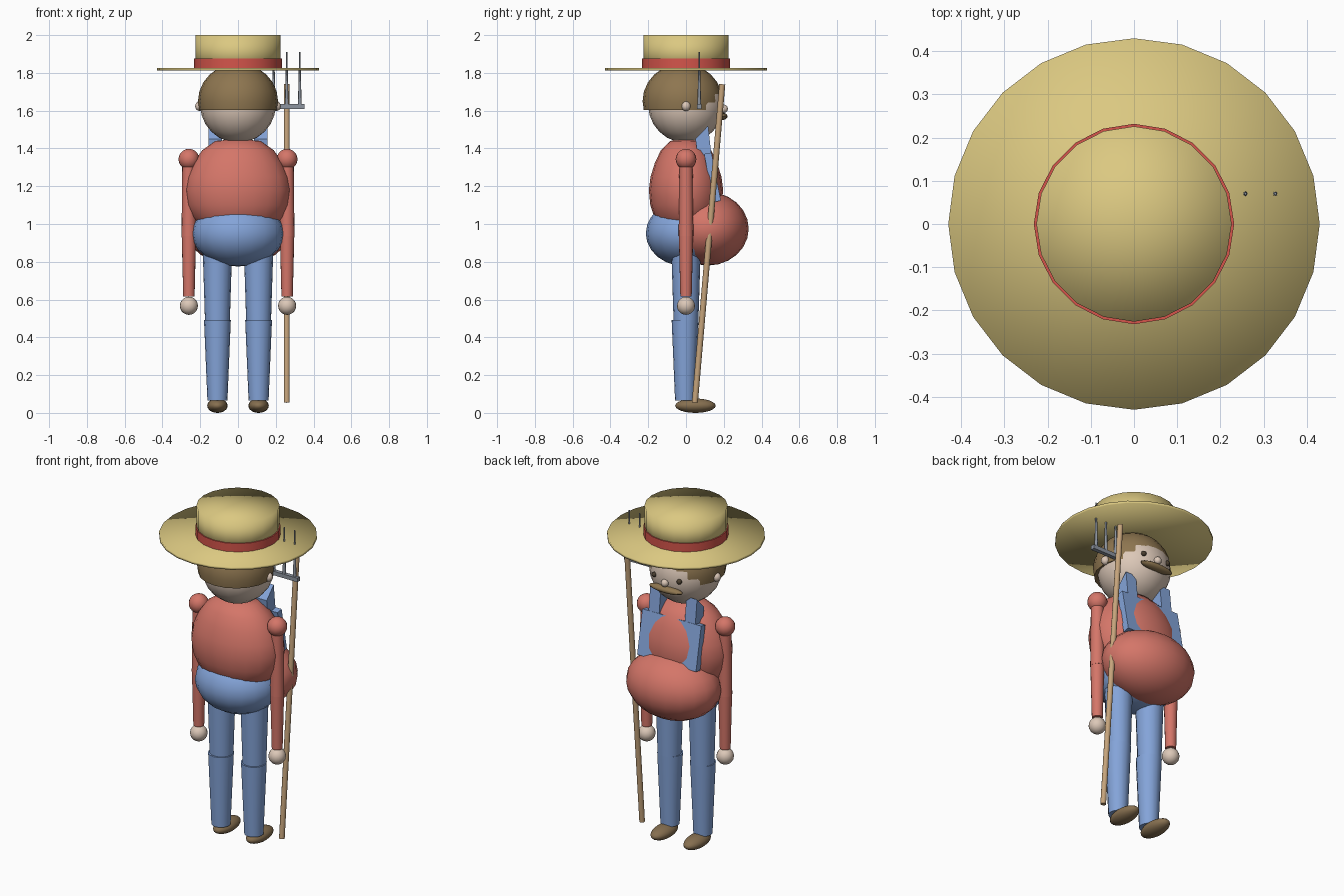
import bpy, bmesh, math
from mathutils import Matrix, Vector

cube = bpy.data.objects.get("Cube")
if cube:
    bpy.data.objects.remove(cube, do_unlink=True)


def material(name, rgb):
    m = bpy.data.materials.new(name)
    m.use_nodes = True
    m.diffuse_color = (*rgb, 1)
    m.node_tree.nodes["Principled BSDF"].inputs["Base Color"].default_value = (*rgb, 1)
    return m


straw = material("straw", (.71, .58, .22))
ribbon = material("ribbon red", (.66, .09, .07))
shirt = material("shirt red", (.66, .18, .14))
denim = material("denim blue", (.23, .37, .69))
skin = material("skin", (.72, .58, .48))
hair_brown = material("hair brown", (.27, .18, .08))
wood = material("wood", (.56, .37, .2))
leather = material("shoe leather", (.24, .16, .08))
steel = material("steel", (.27, .3, .35))
dark = material("eye dark", (.07, .05, .03))


def finish(name, bm, mat, smooth=None):
    """Turn a bmesh into an object; smooth is None, 'angle' or 'all'."""
    bmesh.ops.recalc_face_normals(bm, faces=bm.faces)
    mesh = bpy.data.meshes.new(name)
    bm.to_mesh(mesh)
    bm.free()
    mesh.materials.append(mat)
    ob = bpy.data.objects.new(name, mesh)
    bpy.context.collection.objects.link(ob)
    if smooth == "all":
        mesh.shade_smooth()
    elif smooth == "angle":
        bpy.ops.object.select_all(action="DESELECT")
        bpy.context.view_layer.objects.active = ob
        ob.select_set(True)
        bpy.ops.object.shade_smooth_by_angle(angle=math.radians(50))
    return ob


def ball(name, at, radii, mat, seg=20, rings=12, cut=None):
    bm = bmesh.new()
    bmesh.ops.create_uvsphere(bm, u_segments=seg, v_segments=rings, radius=1)
    bmesh.ops.transform(bm, verts=bm.verts,
                        matrix=Matrix.Translation(at) @ Matrix.Diagonal((*radii, 1)))
    if cut is not None:  # keep only what lies above this height
        bmesh.ops.bisect_plane(bm, geom=bm.verts[:] + bm.edges[:] + bm.faces[:],
                               plane_co=(0, 0, cut), plane_no=(0, 0, -1), clear_outer=True)
        bmesh.ops.holes_fill(bm, edges=[e for e in bm.edges if e.is_boundary])
    return finish(name, bm, mat, "angle")


def rod(name, a, b, ra, rb, mat, sides=16, smooth="angle"):
    a, b = Vector(a), Vector(b)
    bm = bmesh.new()
    bmesh.ops.create_cone(bm, cap_ends=True, cap_tris=True, segments=sides,
                          radius1=ra, radius2=rb, depth=(b - a).length)
    turn = (b - a).to_track_quat("Z", "Y").to_matrix().to_4x4()
    bmesh.ops.transform(bm, verts=bm.verts, matrix=Matrix.Translation((a + b) / 2) @ turn)
    return finish(name, bm, mat, smooth)


def box(name, at, size, mat, tilt=0):
    bm = bmesh.new()
    bmesh.ops.create_cube(bm, size=1)
    bmesh.ops.transform(bm, verts=bm.verts, matrix=Matrix.Translation(at)
                        @ Matrix.Rotation(tilt, 4, "X") @ Matrix.Diagonal((*size, 1)))
    return finish(name, bm, mat)


def lathe(name, profile, depth, mat, seg=20):
    """Spin a radius/height profile round z, then squash it in y."""
    bm = bmesh.new()
    vs = [bm.verts.new((r, 0, z)) for r, z in profile]
    edges = [bm.edges.new(pair) for pair in zip(vs, vs[1:])]
    bmesh.ops.spin(bm, geom=vs + edges, cent=(0, 0, 0), axis=(0, 0, 1),
                   angle=math.tau, steps=seg)
    bmesh.ops.remove_doubles(bm, verts=bm.verts, dist=.0005)
    bmesh.ops.scale(bm, verts=bm.verts, vec=(1, depth, 1))
    return finish(name, bm, mat, "angle")


def prism(name, outline, x, half, mat):
    """Extrude a y/z outline along x."""
    bm = bmesh.new()
    face = bm.faces.new([bm.verts.new((x - half, y, z)) for y, z in outline])
    out = bmesh.ops.extrude_face_region(bm, geom=[face])["geom"]
    bmesh.ops.translate(bm, vec=(2 * half, 0, 0),
                        verts=[v for v in out if isinstance(v, bmesh.types.BMVert)])
    return finish(name, bm, mat)


# Hat
rod("hat_brim", (0, 0, 1.812), (0, 0, 1.827), .43, .43, straw, 24, "all")
rod("hat_crown", (0, 0, 1.82), (0, 0, 2), .226, .226, straw, 20, "all")
rod("hat_band", (0, 0, 1.826), (0, 0, 1.877), .232, .232, ribbon, 20)

# Head and face, which looks along +y
ball("head", (0, 0, 1.63), (.2, .2, .2), skin)
ball("hair", (0, -.018, 1.65), (.212, .212, .2), hair_brown, cut=1.603)
ball("nose", (0, .2, 1.61), (.022, .022, .022), skin, 12, 8)
ball("moustache", (0, .19, 1.57), (.11, .03, .02), hair_brown, 16, 8)

# Trunk
lathe("torso", [(0, 1.45), (.12, 1.44), (.19, 1.39), (.235, 1.325), (.268, 1.25),
                (.281, 1.18), (.27, 1.1), (.24, 1.035), (.18, .98), (0, .95)], .7, shirt)
ball("belly", (0, .115, .975), (.28, .217, .195), shirt)
ball("hips", (0, 0, .95), (.245, .213, .175), denim)

# Overalls front
box("bib", (0, .14, 1.247), (.39, .04, .26), denim, math.radians(11))

for side, s in (("left", 1), ("right", -1)):
    # Face pairs and straps
    ball(f"{side}_ear", (s * .203, 0, 1.624), (.024, .024, .026), skin, 12, 8)
    ball(f"{side}_eye", (s * .083, .182, 1.632), (.015, .015, .015), dark, 10, 6)
    prism(f"{side}_strap", [(.05, 1.45), (.117, 1.52), (.135, 1.36), (.07, 1.3)],
          s * .12, .035, denim)
    # Arm
    x = s * .26
    ball(f"{side}_shoulder", (x, 0, 1.343), (.055, .055, .055), shirt, 16, 10)
    rod(f"{side}_upper_arm", (x, 0, 1.34), (x, 0, .937), .035, .039, shirt)
    rod(f"{side}_forearm", (x, 0, .937), (x, 0, .615), .038, .03, shirt)
    ball(f"{side}_hand", (x, 0, .567), (.048, .048, .048), skin, 16, 10)
    # Leg
    x = s * .109
    rod(f"{side}_thigh", (x, 0, .9), (x, 0, .492), .079, .066, denim)
    rod(f"{side}_shin", (x, -.005, .492), (x, -.005, .065), .071, .053, denim)
    ball(f"{side}_shoe", (x, .05, .038), (.054, .107, .038), leather)

# Pitchfork
rod("fork_handle", (.258, .047, .055), (.258, .192, 1.74), .016, .016, wood, 10)
box("fork_crossbar", (.258, .07, 1.622), (.19, .024, .024), steel)
for i, name in enumerate(("inner", "middle", "outer")):
    x = .189 + i * .069
    rod(f"{name}_tine", (x, .07, 1.625), (x, .07, 1.91), .01, .003, steel, 8)
